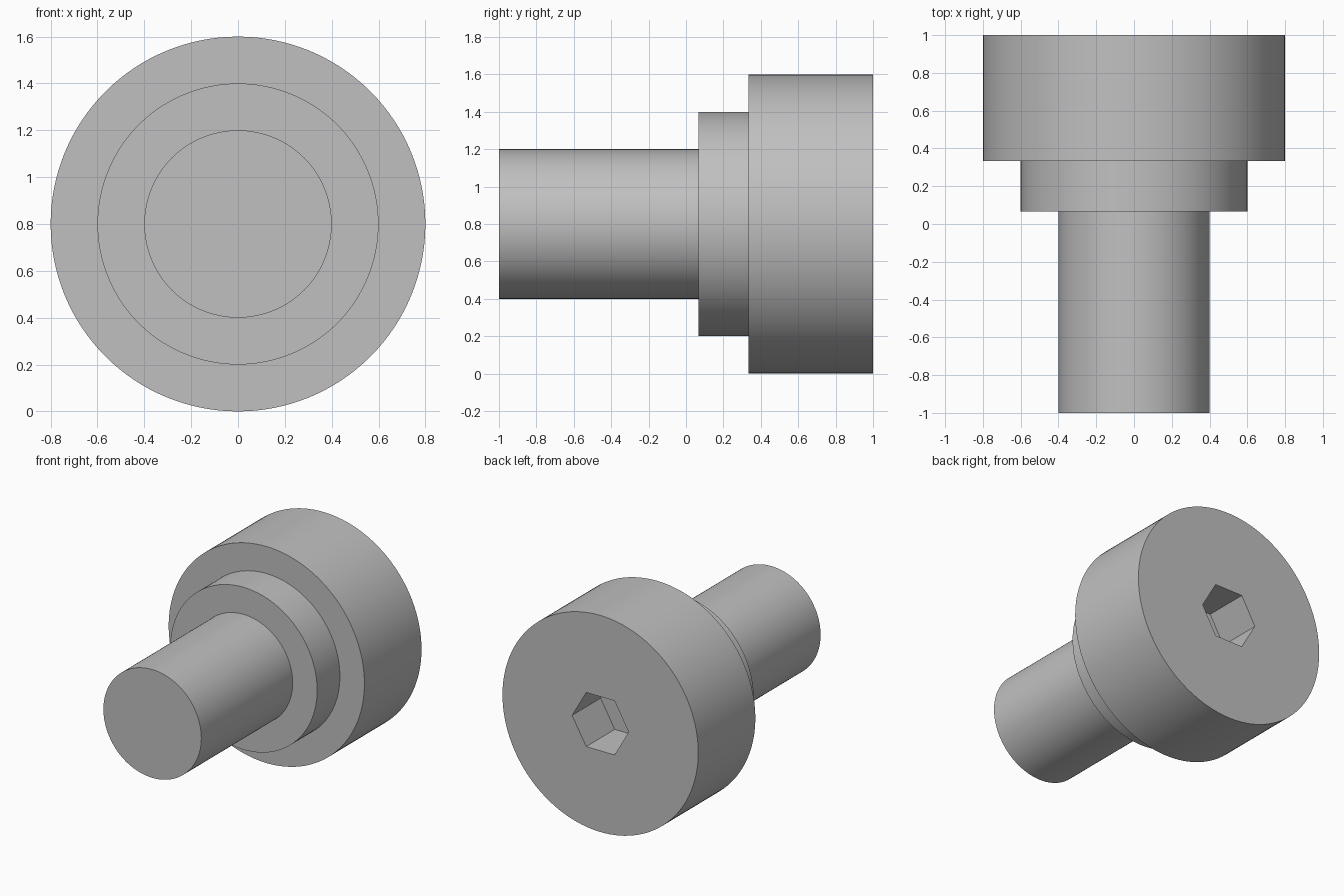
import bpy
import math
from mathutils import Matrix

cube = bpy.data.objects.get("Cube")
if cube:
    bpy.data.objects.remove(cube, do_unlink=True)

AXIS_Z = 0.8

steel = bpy.data.materials.new("grey_steel")
steel.use_nodes = True
GREY = (0.53, 0.53, 0.53, 1)
steel.diffuse_color = GREY
steel.node_tree.nodes["Principled BSDF"].inputs["Base Color"].default_value = GREY


def rod(name, radius, y0, y1, sides):
    """Capped prism along y between y0 and y1, first corner on the x axis."""
    bpy.ops.mesh.primitive_cylinder_add(vertices=sides, radius=radius, depth=y1 - y0)
    obj = bpy.context.object
    obj.name = name
    turn = Matrix.Rotation(math.pi / 2, 4, "X") @ Matrix.Rotation(math.pi / 2, 4, "Z")
    obj.data.transform(turn)
    obj.location = (0, (y0 + y1) / 2, AXIS_Z)
    obj.data.materials.append(steel)
    return obj


def modify(obj, operation, other):
    mod = obj.modifiers.new(operation.lower(), "BOOLEAN")
    mod.operation = operation
    mod.solver = "EXACT"
    mod.object = other
    bpy.context.view_layer.objects.active = obj
    bpy.ops.object.modifier_apply(modifier=mod.name)
    bpy.data.objects.remove(other, do_unlink=True)


# Stepped body: head, shoulder and shank joined into one solid
body = rod("shoulder_bolt", 0.8, 0.333, 1.0, 128)
modify(body, "UNION", rod("shoulder", 0.6, 0.067, 0.5, 128))
modify(body, "UNION", rod("shank", 0.4, -1.0, 0.2, 128))

# Hexagonal drive socket, 0.4 across flats, sunk in the back of the head
socket = rod("socket_cutter", 0.4 / math.sqrt(3), 0.667, 1.2, 6)
socket.hide_render = True
modify(body, "DIFFERENCE", socket)

bpy.ops.object.select_all(action="DESELECT")
body.select_set(True)
bpy.context.view_layer.objects.active = body
bpy.ops.object.shade_smooth_by_angle(angle=math.radians(30))
